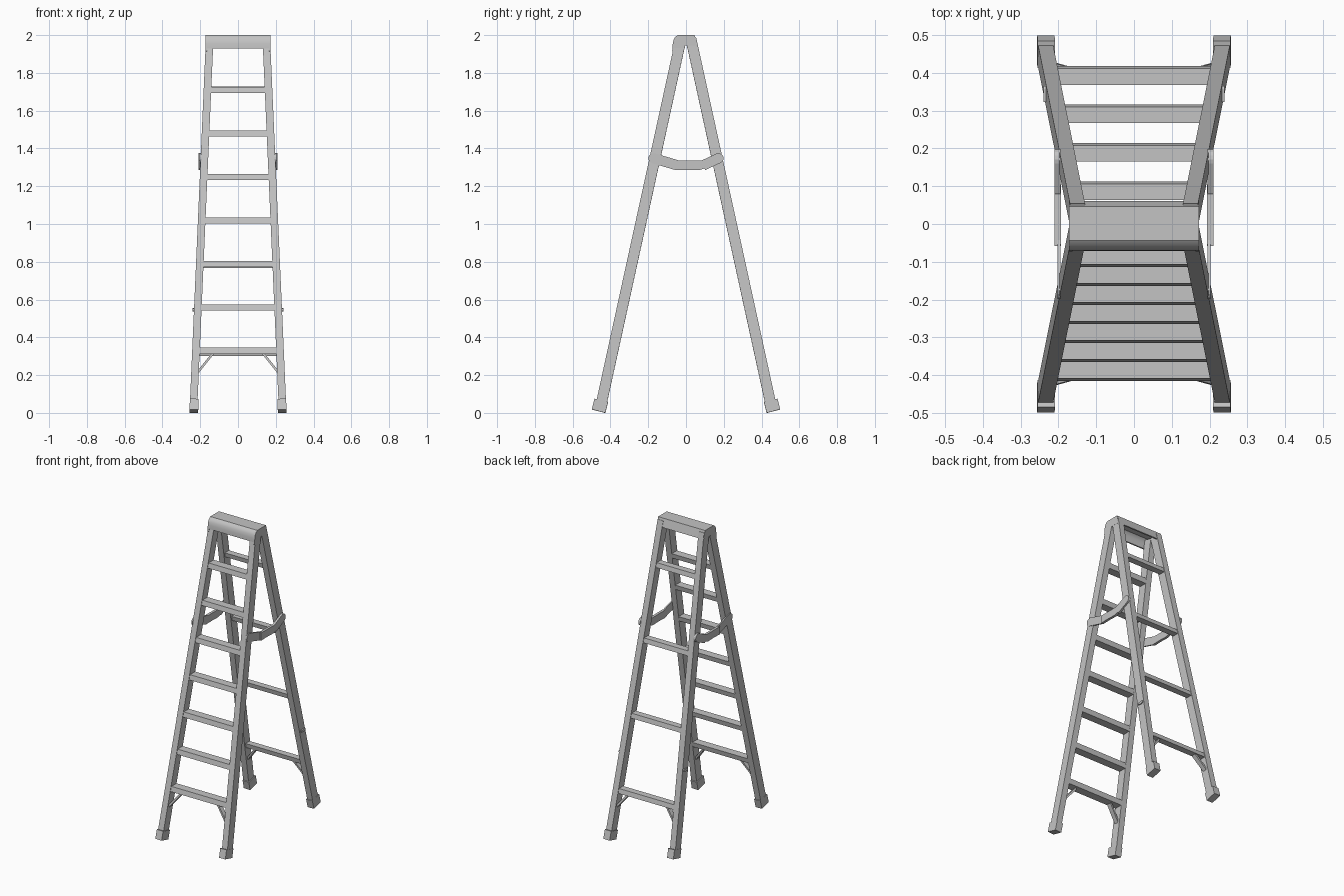
import bpy, bmesh, math
from mathutils import Vector

cube = bpy.data.objects.get("Cube")
if cube:
    bpy.data.objects.remove(cube)

metal = bpy.data.materials.new("light_grey_metal")
metal.use_nodes = True
GREY = (0.55, 0.55, 0.55, 1)
metal.diffuse_color = GREY
metal.node_tree.nodes["Principled BSDF"].inputs["Base Color"].default_value = GREY


def loft(name, start, end):
    """Solid between two matching outlines."""
    bm = bmesh.new()
    a = [bm.verts.new(p) for p in start]
    b = [bm.verts.new(p) for p in end]
    bm.faces.new(a)
    bm.faces.new(b[::-1])
    n = len(a)
    for i in range(n):
        j = (i + 1) % n
        bm.faces.new((a[j], a[i], b[i], b[j]))
    bmesh.ops.recalc_face_normals(bm, faces=bm.faces)
    mesh = bpy.data.meshes.new(name)
    bm.to_mesh(mesh)
    bm.free()
    mesh.materials.append(metal)
    obj = bpy.data.objects.new(name, mesh)
    bpy.context.collection.objects.link(obj)
    return obj


def extrude_x(name, outline, x0, x1):
    return loft(name, [(x0, y, z) for y, z in outline], [(x1, y, z) for y, z in outline])


def bar(name, p, q, width, depth):
    """Rectangular bar from p to q; depth lies mostly along y."""
    d = (q - p).normalized()
    v = (Vector((0, 1, 0)) - d * d.y).normalized()
    u = v.cross(d)
    offs = [u * (i * width / 2) + v * (j * depth / 2)
            for i, j in ((-1, -1), (1, -1), (1, 1), (-1, 1))]
    return loft(name, [p + o for o in offs], [q + o for o in offs])


def rail(sx, sy, z, dx=0, dy=0):
    """Point on the centre line of a leg, with offsets outward."""
    return Vector((sx * (0.237 - 0.044 * z + dx), sy * (0.459 - 0.2186 * z + dy), z))


def tread(name, sy, top, height, depth, front=0.025):
    """Rung whose outer face follows the slope of the legs."""
    ends = []
    for sx in (-1, 1):
        hi, lo = rail(sx, sy, top, -0.01, front), rail(sx, sy, top - height, -0.01, front)
        back = Vector((0, -sy * depth, 0))
        ends.append([lo, hi, hi + back, lo + back])
    return loft(name, *ends)


def smooth(obj):
    bpy.ops.object.select_all(action="DESELECT")
    obj.select_set(True)
    bpy.context.view_layer.objects.active = obj
    bpy.ops.object.shade_smooth_by_angle(angle=math.radians(35))


def capsule(y0, z0, y1, z1, r):
    """Outline with a round first end and a flat second end."""
    a = math.atan2(z1 - z0, y1 - y0)
    pts = [(y0 + r * math.cos(a + math.pi * (0.5 + k / 8)),
            z0 + r * math.sin(a + math.pi * (0.5 + k / 8))) for k in range(9)]
    dy, dz = r * math.sin(a), r * math.cos(a)
    return pts + [(y1 + dy, z1 - dz), (y1 - dy, z1 + dz)]


# Legs, shoes and corner braces
for sy, end in ((-1, "front"), (1, "rear")):
    for sx, side in ((1, "left"), (-1, "right")):
        tag = f"{end}_{side}"
        bar(f"leg_{tag}", rail(sx, sy, 0.03), rail(sx, sy, 1.98), 0.04, 0.057)
        bar(f"shoe_{tag}", rail(sx, sy, 0.009, -0.003, 0.006),
            rail(sx, sy, 0.066, -0.002, 0.004), 0.046, 0.074)
        low, high = rail(sx, sy, 0.215, -0.015), rail(sx, sy, 0.312)
        high.x = sx * 0.135
        bar(f"brace_{tag}", low, high, 0.012, 0.03)

# Front steps and rear rungs
for i in range(7):
    tread(f"step_{i + 1}", -1, 0.345 + 0.23 * i, 0.032, 0.054)
for i in range(4):
    tread(f"rear_rung_{i + 1}", 1, 0.332 + 0.465 * i, 0.03, 0.043)

# Top cap: bent shell with rounded front edge
outer = [(-0.071, 1.93), (-0.07, 1.955), (-0.066, 1.975), (-0.058, 1.99),
         (-0.044, 2.0), (0.046, 2.0), (0.061, 1.945)]
inner = [(0.051, 1.945), (0.038, 1.99), (-0.042, 1.99), (-0.051, 1.982),
         (-0.058, 1.969), (-0.061, 1.953), (-0.062, 1.93)]
smooth(extrude_x("top_cap", outer + inner, -0.17, 0.17))

# End plates of the cap, with a lobe at the front
lobe = [(-0.073, 1.918), (-0.066, 1.906), (-0.052, 1.902), (-0.036, 1.908),
        (-0.022, 1.925), (-0.008, 1.945)]
plate = outer[1:] + [(0.01, 1.945)] + lobe[::-1]
for sx, side in ((1, "left"), (-1, "right")):
    extrude_x(f"cap_end_{side}", plate, sx * 0.163, sx * 0.172)

    # Folding spreader: two arms and the centre joint
    front_arm = capsule(-0.172, 1.348, -0.05, 1.312, 0.027)
    rear_arm = capsule(0.172, 1.348, 0.09, 1.31, 0.027)
    joint = [(-0.058, 1.285), (0.0, 1.287), (0.07, 1.285), (0.105, 1.296),
             (0.08, 1.336), (0.04, 1.336), (-0.058, 1.337)]
    extrude_x(f"spreader_front_{side}", front_arm, sx * 0.194, sx * 0.203)
    extrude_x(f"spreader_rear_{side}", rear_arm, sx * 0.195, sx * 0.21)
    extrude_x(f"spreader_joint_{side}", joint, sx * 0.193, sx * 0.21)

    # Small rounded stud on the rear leg
    stud = [(0.323, 0.553), (0.323, 0.54), (0.35, 0.538), (0.362, 0.544),
            (0.365, 0.552), (0.358, 0.556)]
    extrude_x(f"leg_stud_{side}", stud, sx * 0.22, sx * 0.24)
